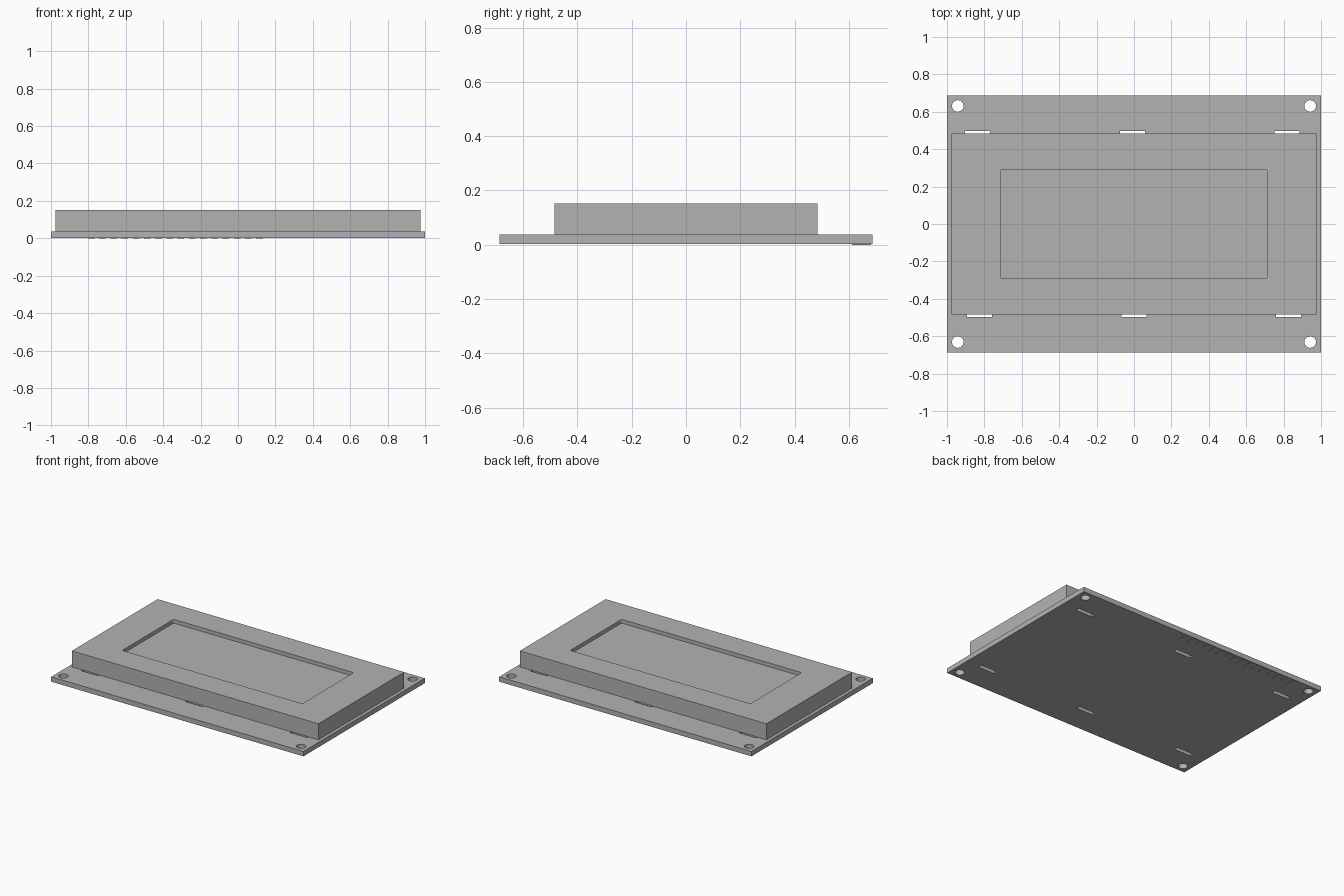
import bpy
import bmesh
from mathutils import Matrix

default = bpy.data.objects.get("Cube")
if default:
    bpy.data.objects.remove(default, do_unlink=True)

grey = bpy.data.materials.new("plain grey")
grey.use_nodes = True
COLOUR = (0.45, 0.45, 0.45, 1)
grey.diffuse_color = COLOUR
grey.node_tree.nodes["Principled BSDF"].inputs["Base Color"].default_value = COLOUR


def finish(name, bm):
    mesh = bpy.data.meshes.new(name)
    bm.to_mesh(mesh)
    bm.free()
    mesh.materials.append(grey)
    obj = bpy.data.objects.new(name, mesh)
    bpy.context.collection.objects.link(obj)
    return obj


def add_box(bm, centre, size):
    matrix = Matrix.Translation(centre) @ Matrix.Diagonal((*size, 1))
    return bmesh.ops.create_cube(bm, size=1, matrix=matrix)["verts"]


def box(name, centre, size):
    bm = bmesh.new()
    add_box(bm, centre, size)
    return finish(name, bm)


def cut(target, cutter):
    """Subtract the cutter, bake the result and remove the cutter."""
    cutter.hide_render = True
    mod = target.modifiers.new("cut", "BOOLEAN")
    mod.operation = "DIFFERENCE"
    mod.solver = "EXACT"
    mod.object = cutter
    bpy.context.view_layer.update()
    graph = bpy.context.evaluated_depsgraph_get()
    baked = bpy.data.meshes.new_from_object(target.evaluated_get(graph))
    target.modifiers.clear()
    target.data = baked
    bpy.data.objects.remove(cutter, do_unlink=True)


BOARD_BOTTOM, BOARD_TOP, BEZEL_TOP = 0.002, 0.037, 0.152
board_mid = (BOARD_BOTTOM + BOARD_TOP) / 2

# Circuit board with corner holes and tab slots
board = box("circuit_board", (0, 0, board_mid), (2, 1.374, BOARD_TOP - BOARD_BOTTOM))
bm = bmesh.new()
for sx in (-1, 1):
    for sy in (-1, 1):
        bmesh.ops.create_cone(bm, cap_ends=True, segments=32, radius1=0.031,
                              radius2=0.031, depth=0.2,
                              matrix=Matrix.Translation((sx * 0.942, sy * 0.631, 0)))
for y, centres in ((0.484, (-0.837, -0.007, 0.819)), (-0.484, (-0.827, 0, 0.827))):
    for x in centres:
        add_box(bm, (x, y, 0), (0.134, 0.028, 0.2))
cut(board, finish("board_cutter", bm))

# Raised bezel with a window whose vertical corners are slightly rounded
bezel = box("display_bezel", (0, 0, (BOARD_TOP + BEZEL_TOP) / 2),
            (1.954, 0.97, BEZEL_TOP - BOARD_TOP))
bm = bmesh.new()
add_box(bm, (0, 0, 0.1), (1.428, 0.582, 0.4))
uprights = [e for e in bm.edges if abs(e.verts[0].co.z - e.verts[1].co.z) > 0.1]
bmesh.ops.bevel(bm, geom=uprights, offset=0.01, segments=4, profile=0.5, affect="EDGES")
cut(bezel, finish("window_cutter", bm))

# Screen set just below the bezel face
SCREEN_TOP = 0.125
box("display_screen", (0, 0, (BOARD_TOP + SCREEN_TOP) / 2),
    (1.44, 0.594, SCREEN_TOP - BOARD_TOP))

# Row of thin solder pads beneath the back edge
bm = bmesh.new()
for i in range(16):
    add_box(bm, (-0.785 + i * 0.06, 0.647, 0.0015), (0.035, 0.07, 0.003))
finish("solder_pads", bm)
